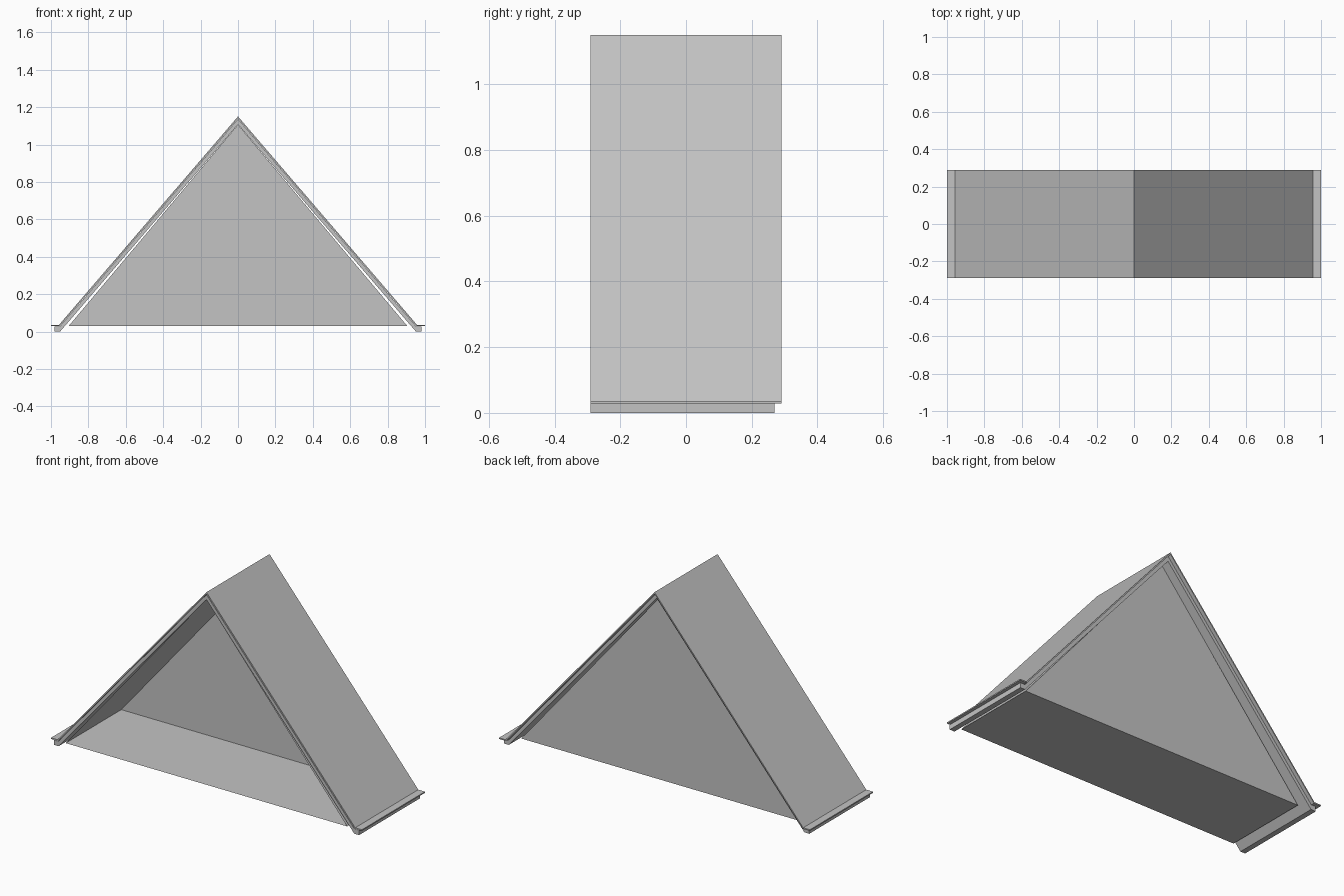
import bpy
import bmesh

if "Cube" in bpy.data.objects:
    bpy.data.objects.remove(bpy.data.objects["Cube"])

grey = bpy.data.materials.new("plain grey")
grey.use_nodes = True
grey.diffuse_color = (0.55, 0.55, 0.55, 1)
grey.node_tree.nodes["Principled BSDF"].inputs["Base Color"].default_value = (0.55, 0.55, 0.55, 1)

FRONT = -0.29


def finish(name, bm):
    bmesh.ops.recalc_face_normals(bm, faces=bm.faces)
    mesh = bpy.data.meshes.new(name)
    bm.to_mesh(mesh)
    bm.free()
    mesh.materials.append(grey)
    obj = bpy.data.objects.new(name, mesh)
    bpy.context.collection.objects.link(obj)
    return obj


def gable_sheet(name, half, back):
    """Extrude a half profile (ridge first and last) and its mirror image."""
    mirrored = [(-x, z) for x, z in half]
    # upper line, then lower line, split at the profile's outer end
    bm = bmesh.new()
    for side in (half, mirrored):
        ring = [[bm.verts.new((x, y, z)) for x, z in side] for y in (FRONT, back)]
        bm.faces.new(ring[0])
        bm.faces.new(ring[1])
        n = len(side)
        for i in range(n - 1):  # no face at the ridge seam
            bm.faces.new((ring[0][i], ring[0][i + 1], ring[1][i + 1], ring[1][i]))
    bmesh.ops.remove_doubles(bm, verts=bm.verts, dist=0.0001)
    return finish(name, bm)


# Thin outer roof with flat eave flanges
gable_sheet("outer_roof", [(0, 1.15), (0.957, 0.036), (1, 0.036), (1, 0.029),
                           (0.954, 0.029), (0, 1.139)], 0.29)

# Inner roof layer with a square foot along each eave
gable_sheet("inner_roof", [(0, 1.136), (0.952, 0.028), (0.982, 0.028),
                           (0.982, 0), (0.951, 0), (0, 1.107)], 0.27)

# Open-fronted triangular shell: floor, sloping liners and back wall
bm = bmesh.new()
corners = [(-0.905, 0.03), (0.905, 0.03), (0, 1.106)]
front, back = [[bm.verts.new((x, y, z)) for x, z in corners] for y in (FRONT, 0.22)]
bm.faces.new(back)
for i in range(3):
    j = (i + 1) % 3
    bm.faces.new((front[i], front[j], back[j], back[i]))
finish("inner_shell", bm)
